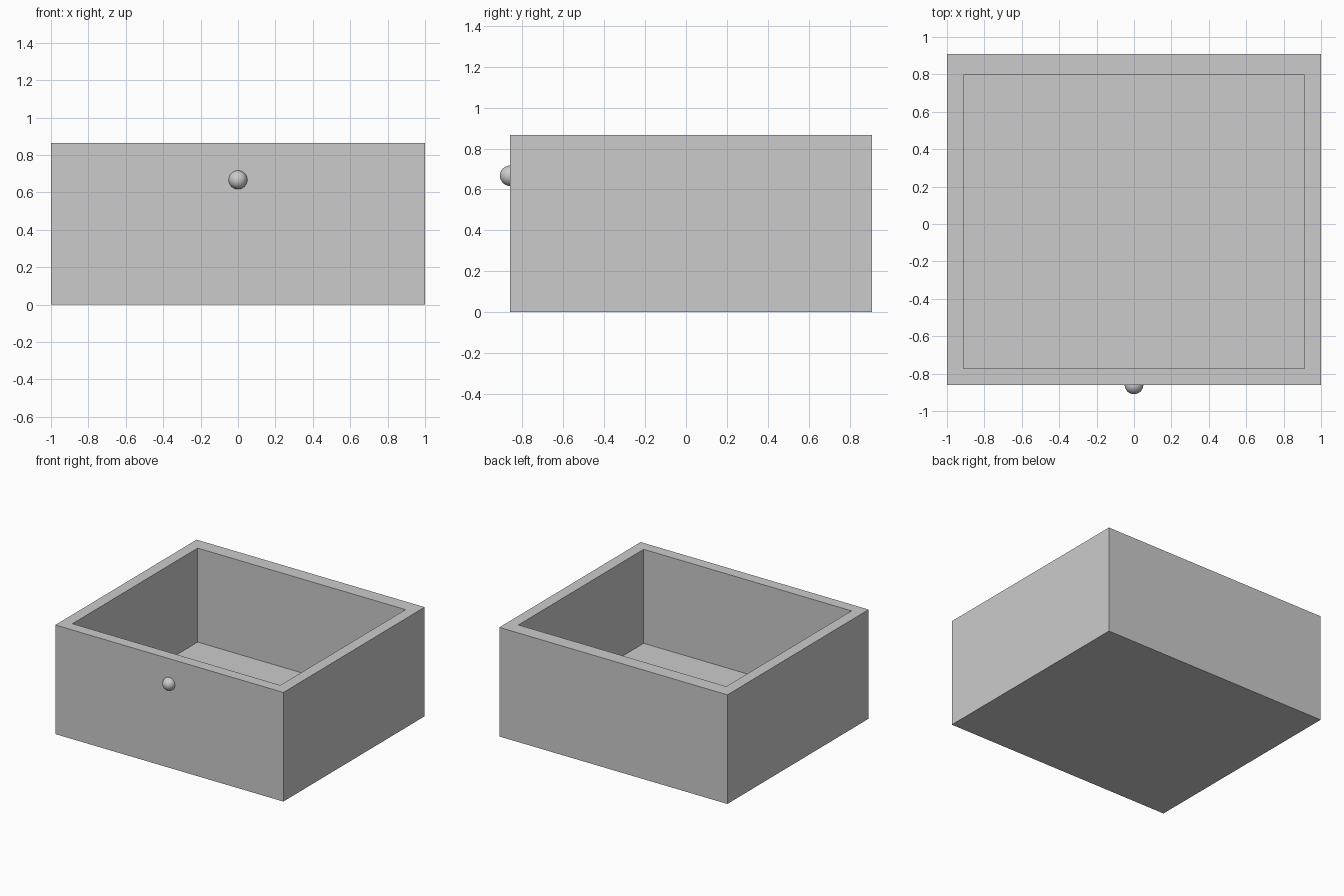
import bpy
import bmesh
from mathutils import Vector

cube = bpy.data.objects.get("Cube")
if cube:
    bpy.data.objects.remove(cube, do_unlink=True)

WIDTH, HEIGHT = 2.0, 0.865
FRONT, BACK = -0.86, 0.91
FLOOR = 0.12

grey = bpy.data.materials.new("light grey")
grey.use_nodes = True
colour = (0.6, 0.6, 0.6, 1)
grey.diffuse_color = colour
grey.node_tree.nodes["Principled BSDF"].inputs["Base Color"].default_value = colour


def add_object(name, bm):
    mesh = bpy.data.meshes.new(name)
    bm.to_mesh(mesh)
    bm.free()
    mesh.materials.append(grey)
    obj = bpy.data.objects.new(name, mesh)
    bpy.context.collection.objects.link(obj)
    return obj


# Open drawer box: the top face is inset to a rim, then pushed down to the floor
bm = bmesh.new()
bmesh.ops.create_cube(bm, size=1)
bmesh.ops.scale(bm, vec=(WIDTH, BACK - FRONT, HEIGHT), verts=bm.verts)
bmesh.ops.translate(bm, vec=(0, (FRONT + BACK) / 2, HEIGHT / 2), verts=bm.verts)
bm.normal_update()
top = max(bm.faces, key=lambda f: f.calc_center_median().z)
bmesh.ops.inset_region(bm, faces=[top], thickness=0.125)
# The back wall is slightly thinner than the others
for v in top.verts:
    if v.co.y > 0:
        v.co.y = 0.797
result = bmesh.ops.extrude_discrete_faces(bm, faces=[top])
bmesh.ops.translate(bm, vec=Vector((0, 0, FLOOR - HEIGHT)),
                    verts=result["faces"][0].verts)
bmesh.ops.recalc_face_normals(bm, faces=bm.faces)
add_object("drawer_box", bm)

# Round knob half sunk into the front panel
bm = bmesh.new()
bmesh.ops.create_uvsphere(bm, u_segments=32, v_segments=16, radius=0.05)
for f in bm.faces:
    f.smooth = True
knob = add_object("knob", bm)
knob.location = (0, FRONT, 0.667)
